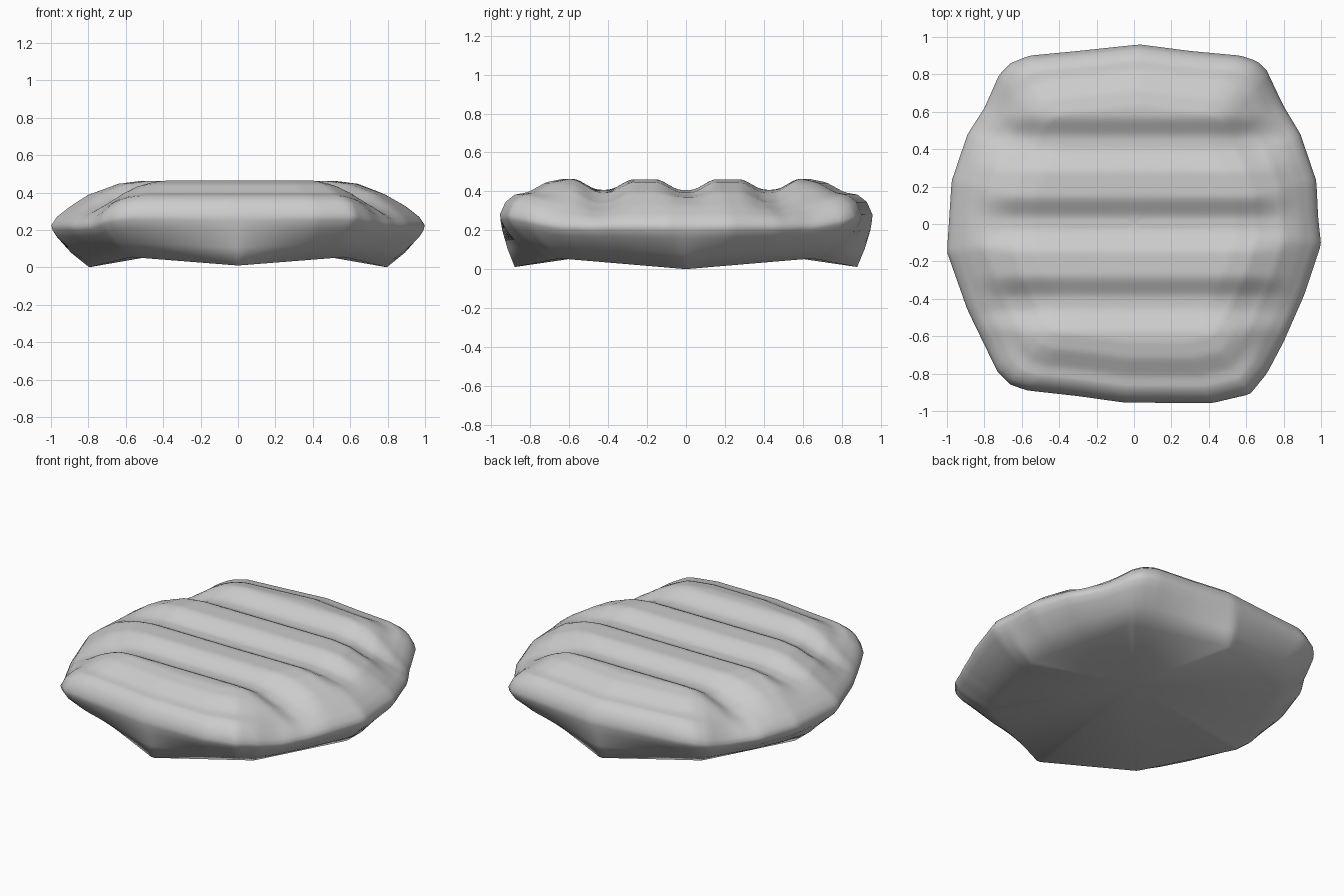
import bpy, bmesh, math

if "Cube" in bpy.data.objects:
    bpy.data.objects.remove(bpy.data.objects["Cube"])

SEG = 224
# widest outline seen from above (counter-clockwise)
OUTLINE = [(1, -.11), (.985, .03), (.975, .23), (.89, .48), (.8, .63), (.71, .82), (.66, .87),
           (.57, .9), (.3, .925), (.03, .96), (-.3, .925), (-.56, .9), (-.66, .86), (-.72, .8),
           (-.8, .62), (-.89, .48), (-.975, .23), (-1, -.15), (-.89, -.46), (-.73, -.79),
           (-.66, -.86), (-.57, -.89), (-.3, -.92), (-.05, -.955), (.42, -.957), (.62, -.91),
           (.71, -.8), (.8, -.63), (.91, -.38)]
# bottom rim: low in the middle of each side, lifted at the corners
RIM = [(.8, 0, 0), (.57, .65, .055), (0, .885, .01), (-.57, .65, .055),
       (-.8, 0, 0), (-.57, -.65, .055), (0, -.885, .01), (.57, -.65, .055)]
# top height against fraction of the radius
SIDE = [(0, .46), (.55, .462), (.66, .447), (.8, .392), (.9, .325), (.97, .27), (1, .225)]
END = [(0, .46), (.66, .464), (.75, .447), (.85, .395), (.92, .383), (.97, .345), (1, .28)]
GROOVES = (-.425, 0, .43)


def smooth(a, b, v):
    v = min(1, max(0, (v - a) / (b - a)))
    return v * v * (3 - 2 * v)


def lookup(table, t):
    for (a, za), (b, zb) in zip(table, table[1:]):
        if t <= b:
            return za + (zb - za) * (t - a) / (b - a)
    return table[-1][1]


def ray(poly, ang):
    """Point where a ray from the centre meets a polygon: x, y, z."""
    c, s = math.cos(ang), math.sin(ang)
    for i, p in enumerate(poly):
        q = poly[(i + 1) % len(poly)]
        dp, dq = c * p[1] - s * p[0], c * q[1] - s * q[0]
        if dp <= 0 < dq and c * (p[0] + q[0]) + s * (p[1] + q[1]) > 0:
            f = dp / (dp - dq)
            return [u + (v - u) * f for u, v in zip(p, q)]


def top_z(x, y, t, ang):
    end = smooth(.62, .86, abs(math.sin(ang)))
    z = lookup(SIDE, t) * (1 - end) + lookup(END, t) * end
    # broad-bottomed grooves running across, fading out at the sides
    fade = 1 - smooth(.62, .92, abs(x))
    for g in GROOVES:
        z -= .055 * fade * (1 - smooth(.02, .16, abs(y - g)))
    return z


bm = bmesh.new()
angles = [2 * math.pi * (i + .5) / SEG for i in range(SEG)]
outer = [ray(OUTLINE, a) for a in angles]
rim = [ray(RIM, a) for a in angles]
edge_z = [top_z(o[0], o[1], 1, a) for o, a in zip(outer, angles)]

rings = [[bm.verts.new(r) for r in rim]]
# lower wall, slightly bulged
for f, rad in ((.35, .5), (.7, .86), (.88, .97)):
    rings.append([bm.verts.new((r[0] + (o[0] - r[0]) * rad, r[1] + (o[1] - r[1]) * rad,
                                r[2] + (z - r[2]) * f))
                  for r, o, z in zip(rim, outer, edge_z)])
# ridged top
for t in [1, .985, .97, .945] + [.92 - .02 * i for i in range(45)]:
    rings.append([bm.verts.new((o[0] * t, o[1] * t, top_z(o[0] * t, o[1] * t, t, a)))
                  for o, a in zip(outer, angles)])
for lo, hi in zip(rings, rings[1:]):
    for i in range(SEG):
        j = (i + 1) % SEG
        bm.faces.new((lo[i], lo[j], hi[j], hi[i]))
# close the top, and the hollowed underside as a fan
top = bm.verts.new((0, 0, top_z(0, 0, 0, 0)))
base = bm.verts.new((0, 0, .14))
for i in range(SEG):
    j = (i + 1) % SEG
    bm.faces.new((rings[-1][i], rings[-1][j], top))
    bm.faces.new((rings[0][j], rings[0][i], base))
bmesh.ops.recalc_face_normals(bm, faces=bm.faces)

mesh = bpy.data.meshes.new("ridged_cushion")
bm.to_mesh(mesh)
bm.free()
obj = bpy.data.objects.new("ridged_cushion", mesh)
bpy.context.collection.objects.link(obj)
mat = bpy.data.materials.new("light grey")
mat.diffuse_color = (.6, .6, .6, 1)
mat.use_nodes = True
mat.node_tree.nodes["Principled BSDF"].inputs["Base Color"].default_value = mat.diffuse_color
mesh.materials.append(mat)
bpy.context.view_layer.objects.active = obj
obj.select_set(True)
bpy.ops.object.shade_smooth_by_angle(angle=math.radians(150))
